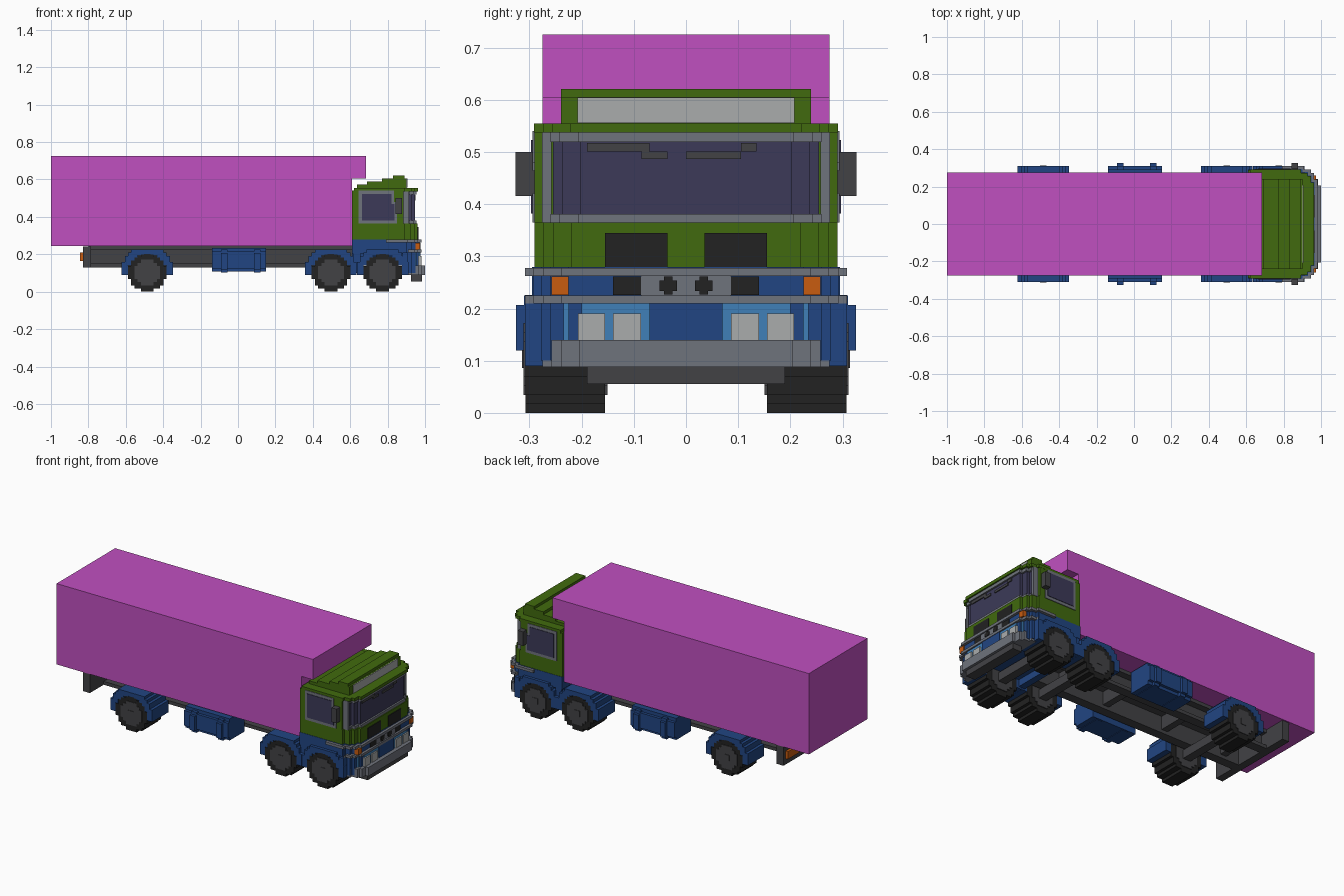
import bpy, bmesh, math

cube = bpy.data.objects.get("Cube")
if cube:
    bpy.data.objects.remove(cube, do_unlink=True)


def material(name, rgb):
    lin = [(c / 255 / 12.92) if c < 11 else ((c / 255 + 0.055) / 1.055) ** 2.4 for c in rgb]
    m = bpy.data.materials.new(name)
    m.use_nodes = True
    m.diffuse_color = (*lin, 1)
    m.node_tree.nodes["Principled BSDF"].inputs["Base Color"].default_value = (*lin, 1)
    return m


PINK = material("cargo pink", (192, 80, 192))
GREEN = material("cab green", (65, 106, 14))
BLUE = material("deep blue", (33, 69, 130))
SKY = material("light blue", (64, 128, 184))
BLACK = material("rubber black", (34, 34, 34))
DARK = material("chassis grey", (66, 66, 69))
GREY = material("trim grey", (111, 115, 124))
PALE = material("lamp white", (170, 172, 172))
GLASS = material("tinted glass", (60, 58, 88))
ORANGE = material("signal orange", (200, 92, 16))
V = 0.0172  # block size of the stepped style


def finish(name, bm, mat):
    bmesh.ops.recalc_face_normals(bm, faces=bm.faces)
    me = bpy.data.meshes.new(name)
    bm.to_mesh(me)
    bm.free()
    me.materials.append(mat)
    ob = bpy.data.objects.new(name, me)
    bpy.context.collection.objects.link(ob)
    return ob


def boxes(name, mat, items, mirror=False):
    """Boxes given as (x0, x1, y0, y1, z0, z1), optionally repeated at -y."""
    bm = bmesh.new()
    if mirror:
        items = items + [(a, b, -d, -c, e, f) for a, b, c, d, e, f in items]
    for x0, x1, y0, y1, z0, z1 in items:
        verts = bmesh.ops.create_cube(bm, size=1)["verts"]
        for v in verts:
            v.co = ((x0 + x1) / 2 + v.co.x * (x1 - x0),
                    (y0 + y1) / 2 + v.co.y * (y1 - y0),
                    (z0 + z1) / 2 + v.co.z * (z1 - z0))
    return finish(name, bm, mat)


def prism(name, mat, pts, vec):
    bm = bmesh.new()
    face = bm.faces.new([bm.verts.new(p) for p in pts])
    res = bmesh.ops.extrude_face_region(bm, geom=[face])
    new = [g for g in res["geom"] if isinstance(g, bmesh.types.BMVert)]
    bmesh.ops.translate(bm, verts=new, vec=vec)
    return finish(name, bm, mat)


def nose(name, mat, x0, x1, hw, z0, z1):
    """Full width slab with stepped front corners."""
    half = [(x0, hw), (x1 - .07, hw), (x1 - .07, hw - .017), (x1 - .035, hw - .017),
            (x1 - .035, hw - .035), (x1 - .017, hw - .035), (x1 - .017, hw - .07), (x1, hw - .07)]
    pts = half + [(x, -y) for x, y in reversed(half)]
    return prism(name, mat, [(x, y, z0) for x, y in pts], (0, 0, z1 - z0))


def disc(cx, cz, n, y0, y1):
    """Rows of boxes forming a stepped disc n blocks across."""
    r, out = n * V / 2, []
    for i in range(n):
        z = -r + i * V
        w = math.sqrt(max(r * r - (z + V / 2) ** 2, 0))
        w = max(round(w / V), 1) * V
        out.append((cx - w, cx + w, y0, y1, cz + z, cz + z + V))
    return out


# Cargo box with a front overhang above the cab
profile = [(-1, .245), (.61, .245), (.61, .604), (.685, .604), (.685, .725), (-1, .725)]
prism("cargo_box", PINK, [(x, -.275, z) for x, z in profile], (0, .55, 0))

# Chassis
boxes("chassis_rails", DARK, [(-.8, .62, .085, .1, .13, .245), (-.8, .62, .1, .14, .13, .15),
                              (-.8, .62, .1, .14, .225, .245)], True)
boxes("chassis_cross_members", DARK,
      [(x, x + .04, -.09, .09, .15, .235) for x in (-.7, -.3, .1, .4)]
      + [(-.8, .62, -.09, .09, .228, .244)])
boxes("rear_bumper", DARK, [(-.83, -.785, -.27, .27, .13, .243)])
boxes("rear_lamps", ORANGE, [(-.845, -.828, .14, .25, .165, .21)], True)

# Wheels, axles and stepped fenders
R = 6 * V
for label, cx in (("rear", -.485), ("middle", .497), ("front", .773)):
    boxes(label + "_tyres", BLACK, disc(cx, R, 12, .155, .308), True)
    boxes(label + "_hubs", DARK, disc(cx, R, 8, .15, .311), True)
    boxes(label + "_hub_caps", DARK, [(cx - V, cx + V, .3, .314, R - V, R + V)], True)
    boxes(label + "_axle", DARK, [(cx - .025, cx + .025, -.16, .16, R - .025, R + .025)])
    cols = []
    for i in range(-8, 8):
        d = abs(i + .5) * V
        top = .226 if d < .085 else .21 if d < .1 else .192 if d < .12 else .16
        low = R + math.sqrt(R * R - d * d) - .004 if d < R else .09
        cols.append((cx + i * V, cx + (i + 1) * V, .155, .309, min(low, top - .015), top))
    boxes(label + "_fenders", BLUE, cols, True)

# Side tanks with straps
boxes("side_tanks", BLUE, [(-.14, .15, .155, .309, .125, .215), (-.14, .15, .155, .292, .107, .235)], True)
boxes("tank_straps", BLUE, [(x, x + .034, .16, .326, .12, .207) for x in (-.09, .085)]
      + [(x, x + .034, .16, .31, .104, .225) for x in (-.09, .085)], True)

# Lower cab
boxes("cab_base", BLUE, [(.61, .93, -.155, .155, .14, .28), (.61, .9, -.292, .292, .205, .28),
                         (.615, .655, -.29, .29, .1, .22)])
nose("cab_base_nose", BLUE, .885, .965, .295, .1, .28)
boxes("fender_tips", BLUE, [(.88, .91, .275, .309, .09, .21)], True)

# Upper cab
boxes("cab_body", GREEN, [(.61, .885, -.29, .29, .28, .54)])
nose("cab_front_panel", GREEN, .8, .96, .29, .279, .365)
nose("roof", GREEN, .62, .963, .291, .537, .555)
boxes("roof_deflector", GREEN, [(.635, .9, -.24, .24, .55, .572), (.69, .9, -.24, .24, .57, .588),
                                (.77, .9, -.24, .24, .585, .605), (.83, .89, -.24, .24, .6, .621)])
boxes("roof_sign_panel", PALE, [(.895, .905, -.208, .208, .556, .604)])

# Windscreen and its frame
nose("windscreen", GLASS, .87, .945, .272, .379, .521)
nose("windscreen_sill", GREY, .87, .955, .277, .364, .381)
nose("windscreen_header", GREY, .87, .955, .277, .519, .538)
boxes("windscreen_posts", GREY, [(.87, .915, .258, .276, .365, .537)], True)
boxes("wipers", DARK, [(.94, .95, -.19, -.07, .501, .517), (.94, .95, -.085, -.035, .487, .501),
                       (.94, .95, 0, .105, .487, .501), (.94, .95, .105, .135, .501, .517)])

# Side windows
boxes("side_window_frames", GREY, [(.645, .835, .285, .294, .365, .54),
                                   (.83, .85, .285, .294, .365, .48)], True)
boxes("side_windows", GLASS, [(.662, .822, .287, .297, .382, .523),
                              (.82, .836, .287, .297, .382, .47)], True)
boxes("mirrors", DARK, [(.842, .877, .293, .327, .416, .5), (.845, .875, .275, .3, .42, .465)], True)

# Front face details
boxes("upper_grilles", BLACK, [(.955, .964, .035, .155, .28, .345)], True)
nose("upper_trim", GREY, .79, .98, .309, .262, .278)
nose("lower_trim", GREY, .91, .98, .309, .21, .225)
boxes("indicators", ORANGE, [(.935, .972, .225, .258, .226, .261)], True)
boxes("side_vents", BLACK, [(.96, .97, .085, .14, .226, .261)], True)
boxes("badge_panel", GREY, [(.96, .972, -.086, .086, .224, .263)])
boxes("badge_vents", BLACK, [(.97, .975, .017, .051, .234, .254), (.97, .975, .026, .042, .227, .261)], True)
nose("lamp_panel", SKY, .9, .972, .27, .14, .21)
boxes("lamp_panel_center", BLUE, [(.965, .977, -.07, .07, .139, .21)])
boxes("headlights", PALE, [(.965, .98, .086, .14, .139, .19), (.95, .98, .155, .207, .139, .19)], True)
nose("front_bumper", GREY, .9, 1.0, .275, .088, .14)
boxes("bumper_apron", DARK, [(.925, .985, -.19, .19, .055, .09)])
